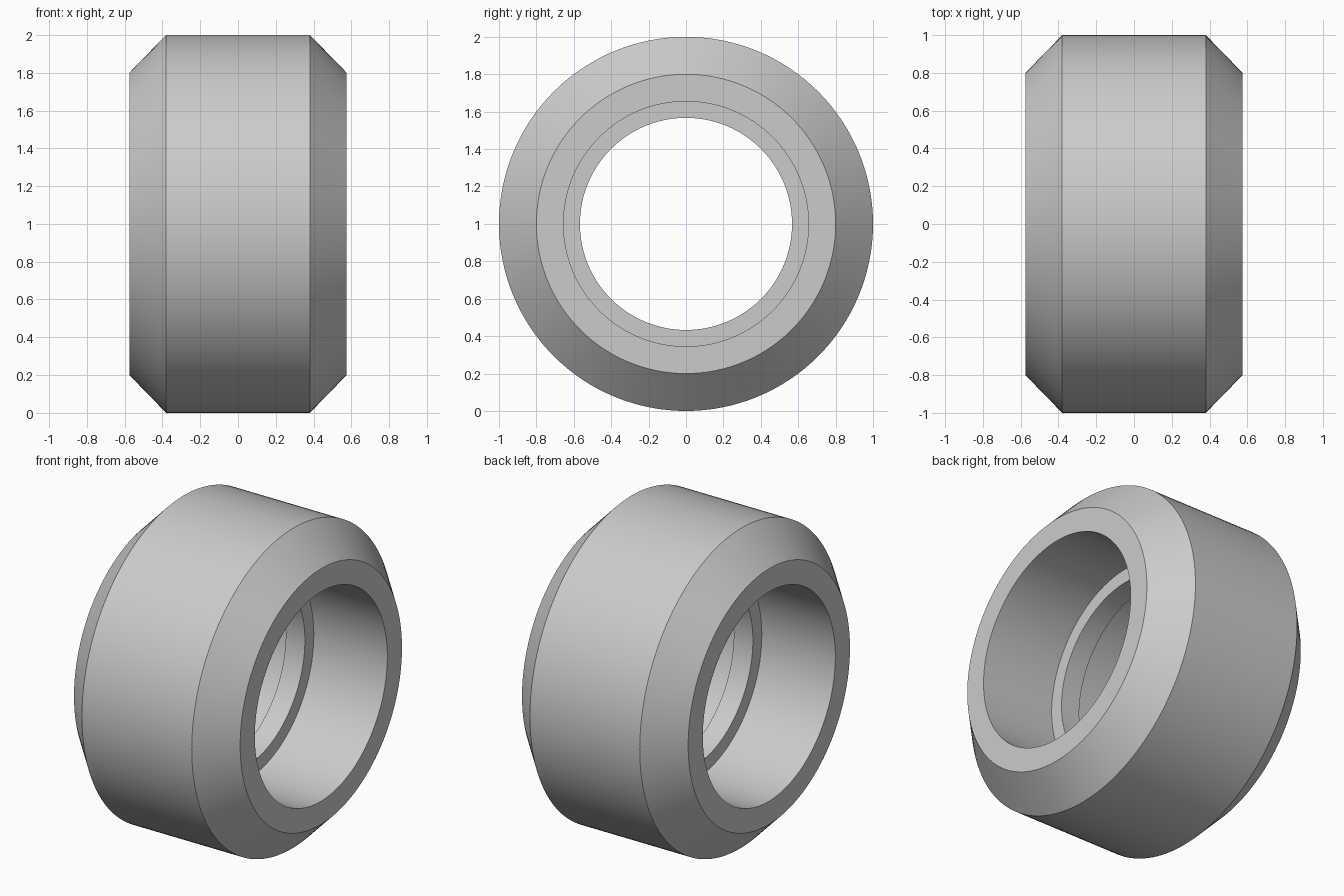
import bpy
import bmesh
from math import tau, radians
from mathutils import Matrix, Vector

cube = bpy.data.objects.get("Cube")
if cube:
    bpy.data.objects.remove(cube, do_unlink=True)

# Material
GREY = (0.6, 0.6, 0.6, 1)
mat = bpy.data.materials.new("plain grey")
mat.use_nodes = True
mat.diffuse_color = GREY
mat.node_tree.nodes["Principled BSDF"].inputs["Base Color"].default_value = GREY

# Half cross-section as (x, radius): tread, chamfer, side, bore, bearing stop
half = [(0.38, 1.0), (0.575, 0.8), (0.575, 0.655), (0.066, 0.655), (0.066, 0.567)]
profile = half + [(-x, r) for x, r in reversed(half)]


def revolve_x(name, points, steps, centre):
    """Spin a closed profile about the x axis."""
    bm = bmesh.new()
    verts = [bm.verts.new((x, 0, r)) for x, r in points]
    edges = [bm.edges.new((v, verts[i - 1])) for i, v in enumerate(verts)]
    bmesh.ops.spin(bm, geom=verts + edges, cent=(0, 0, 0), axis=(1, 0, 0),
                   angle=tau, steps=steps, use_merge=True)
    bmesh.ops.remove_doubles(bm, verts=bm.verts, dist=1e-5)
    bmesh.ops.recalc_face_normals(bm, faces=bm.faces)
    bm.transform(Matrix.Translation(Vector(centre)))
    mesh = bpy.data.meshes.new(name)
    bm.to_mesh(mesh)
    bm.free()
    mesh.materials.append(mat)
    obj = bpy.data.objects.new(name, mesh)
    bpy.context.collection.objects.link(obj)
    return obj


# Wheel with a central stop ring in its bore
wheel = revolve_x("wheel", profile, 128, (0, 0, 1))
bpy.context.view_layer.objects.active = wheel
wheel.select_set(True)
bpy.ops.object.shade_smooth_by_angle(angle=radians(30))
